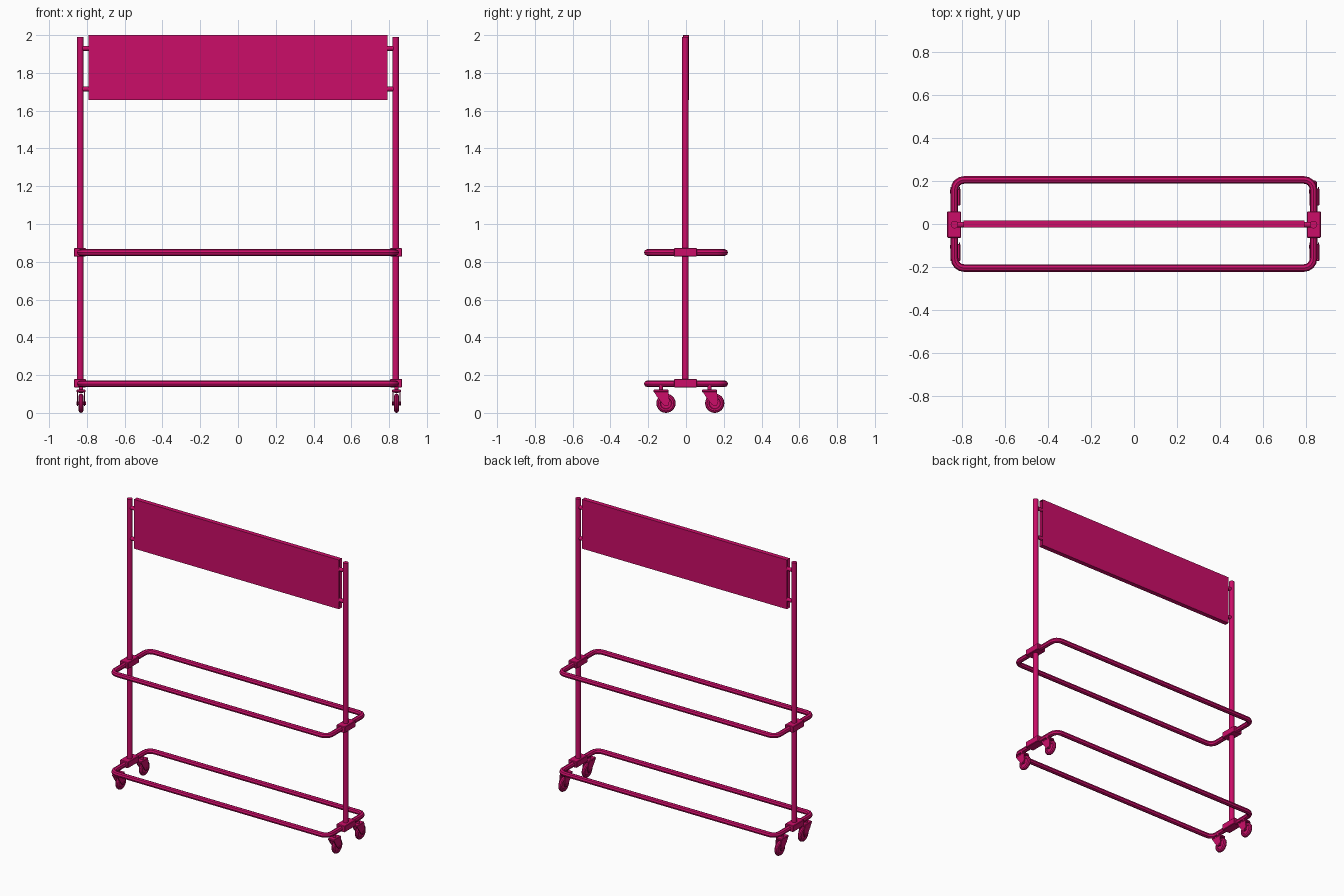
import bpy, bmesh, math
from mathutils import Matrix, Vector

if "Cube" in bpy.data.objects:
    bpy.data.objects.remove(bpy.data.objects["Cube"])

mat = bpy.data.materials.new("magenta_paint")
mat.diffuse_color = (0.60, 0.004, 0.14, 1)
mat.use_nodes = True
mat.node_tree.nodes["Principled BSDF"].inputs["Base Color"].default_value = mat.diffuse_color

PX = 0.835        # post offset in x
TUBE = 0.0175     # tube radius
POST_Y = -0.003


def finish(bm, name, smooth=True):
    bmesh.ops.recalc_face_normals(bm, faces=bm.faces)
    me = bpy.data.meshes.new(name)
    bm.to_mesh(me)
    bm.free()
    ob = bpy.data.objects.new(name, me)
    bpy.context.collection.objects.link(ob)
    me.materials.append(mat)
    if smooth:
        activate(ob)
        bpy.ops.object.shade_smooth_by_angle(angle=math.radians(35))
    return ob


def activate(ob):
    bpy.ops.object.select_all(action='DESELECT')
    ob.select_set(True)
    bpy.context.view_layer.objects.active = ob


def box(name, centre, size, bevel=0.0):
    bm = bmesh.new()
    bmesh.ops.create_cube(bm, size=1, matrix=Matrix.Translation(centre) @ Matrix.Diagonal((*size, 1)))
    if bevel:
        bmesh.ops.bevel(bm, geom=bm.edges[:], offset=bevel, segments=1, affect='EDGES')
    return finish(bm, name, False)


def rod(name, a, b, r, sides=16):
    a, b = Vector(a), Vector(b)
    d = b - a
    m = Matrix.Translation((a + b) / 2) @ d.to_track_quat('Z', 'Y').to_matrix().to_4x4()
    bm = bmesh.new()
    bmesh.ops.create_cone(bm, cap_ends=True, segments=sides, radius1=r, radius2=r, depth=d.length, matrix=m)
    return finish(bm, name)


def tube_loop(name, z, hx=PX, hy=0.205, rad=0.045, steps=4):
    pts = []
    for k, (sx, sy) in enumerate([(1, 1), (-1, 1), (-1, -1), (1, -1)]):
        for i in range(steps + 1):
            a = math.pi / 2 * (k + i / steps)
            pts.append((sx * (hx - rad) + rad * math.cos(a), sy * (hy - rad) + rad * math.sin(a), z, 1))
    cu = bpy.data.curves.new(name, 'CURVE')
    cu.dimensions = '3D'
    cu.bevel_depth = TUBE
    cu.bevel_resolution = 2
    sp = cu.splines.new('POLY')
    sp.points.add(len(pts) - 1)
    for p, co in zip(sp.points, pts):
        p.co = co
    sp.use_cyclic_u = True
    ob = bpy.data.objects.new(name, cu)
    bpy.context.collection.objects.link(ob)
    cu.materials.append(mat)
    activate(ob)
    bpy.ops.object.convert(target='MESH')
    bpy.ops.object.shade_smooth_by_angle(angle=math.radians(35))


def plate(name, profile, x, thick):
    # (y, z) outline extruded along x
    bm = bmesh.new()
    f = bm.faces.new([bm.verts.new((x - thick / 2, y, z)) for y, z in profile])
    ext = bmesh.ops.extrude_face_region(bm, geom=[f])
    bmesh.ops.translate(bm, vec=(thick, 0, 0), verts=[v for v in ext["geom"] if isinstance(v, bmesh.types.BMVert)])
    finish(bm, name, False)


def wheel(name, centre):
    # tyre with rounded tread and recessed hub, turned about x
    prof = [(-.008, 0), (-.008, .028), (-.012, .031), (-.013, .040), (-.008, .048), (0, .051),
            (.008, .048), (.013, .040), (.012, .031), (.008, .028), (.008, 0)]
    bm = bmesh.new()
    vs = [bm.verts.new((x, 0, r)) for x, r in prof]
    es = [bm.edges.new(e) for e in zip(vs, vs[1:])]
    bmesh.ops.spin(bm, geom=vs + es, cent=(0, 0, 0), axis=(1, 0, 0), angle=math.tau, steps=24)
    bmesh.ops.remove_doubles(bm, verts=bm.verts[:], dist=1e-5)
    bmesh.ops.translate(bm, vec=centre, verts=bm.verts[:])
    finish(bm, name)


def caster(tag, x, y):
    wy, wz = y + 0.027, 0.051
    wheel("wheel_" + tag, (x, wy, wz))
    rod("caster_stem_" + tag, (x, y, 0.105), (x, y, 0.155), 0.011)
    box("caster_top_" + tag, (x, y, 0.116), (0.046, 0.08, 0.014), 0.003)
    # fork cheeks sweep back from the swivel plate to the axle
    cheek = [(y - .040, .118), (y + .038, .118), (y + .046, .062), (wy + .012, .040),
             (wy - .004, .036), (wy - .017, .046), (y - .020, .085)]
    for s, side in ((-1, "left"), (1, "right")):
        plate(f"fork_{side}_{tag}", cheek, x + s * 0.019, 0.006)
    rod("axle_" + tag, (x - .025, wy, wz), (x + .025, wy, wz), 0.009, 12)


# horizontal tube loops
for name, z in (("lower_loop", 0.154), ("middle_loop", 0.849)):
    tube_loop(name, z)

for s, side in ((-1, "left"), (1, "right")):
    # upright post
    rod(f"post_{side}", (s * PX, POST_Y, 0.14), (s * PX, POST_Y, 1.99), TUBE)
    # clamps joining post and loops
    for level, z in (("lower", 0.157), ("middle", 0.850)):
        box(f"{level}_clamp_{side}", (s * (PX + 0.002), POST_Y, z), (0.064, 0.122, 0.044), 0.003)
    # pegs holding the sign panel
    for level, z in (("lower", 1.715), ("upper", 1.93)):
        rod(f"{level}_peg_{side}", (s * PX, POST_Y, z), (s * 0.775, POST_Y, z), 0.013, 12)
    # casters, all trailing the same way
    for end, y in (("front", -0.133), ("back", 0.125)):
        caster(f"{end}_{side}", s * PX + 0.004, y)

# sign panel with recessed ends
bm = bmesh.new()
bmesh.ops.create_cube(bm, size=1, matrix=Matrix.Translation((0, 0, 1.828)) @ Matrix.Diagonal((1.584, 0.032, 0.344, 1)))
ends = [f for f in bm.faces if abs(f.normal.x) > 0.9]
bmesh.ops.inset_individual(bm, faces=ends, thickness=0.004, depth=-0.012)
finish(bm, "sign_panel", False)
